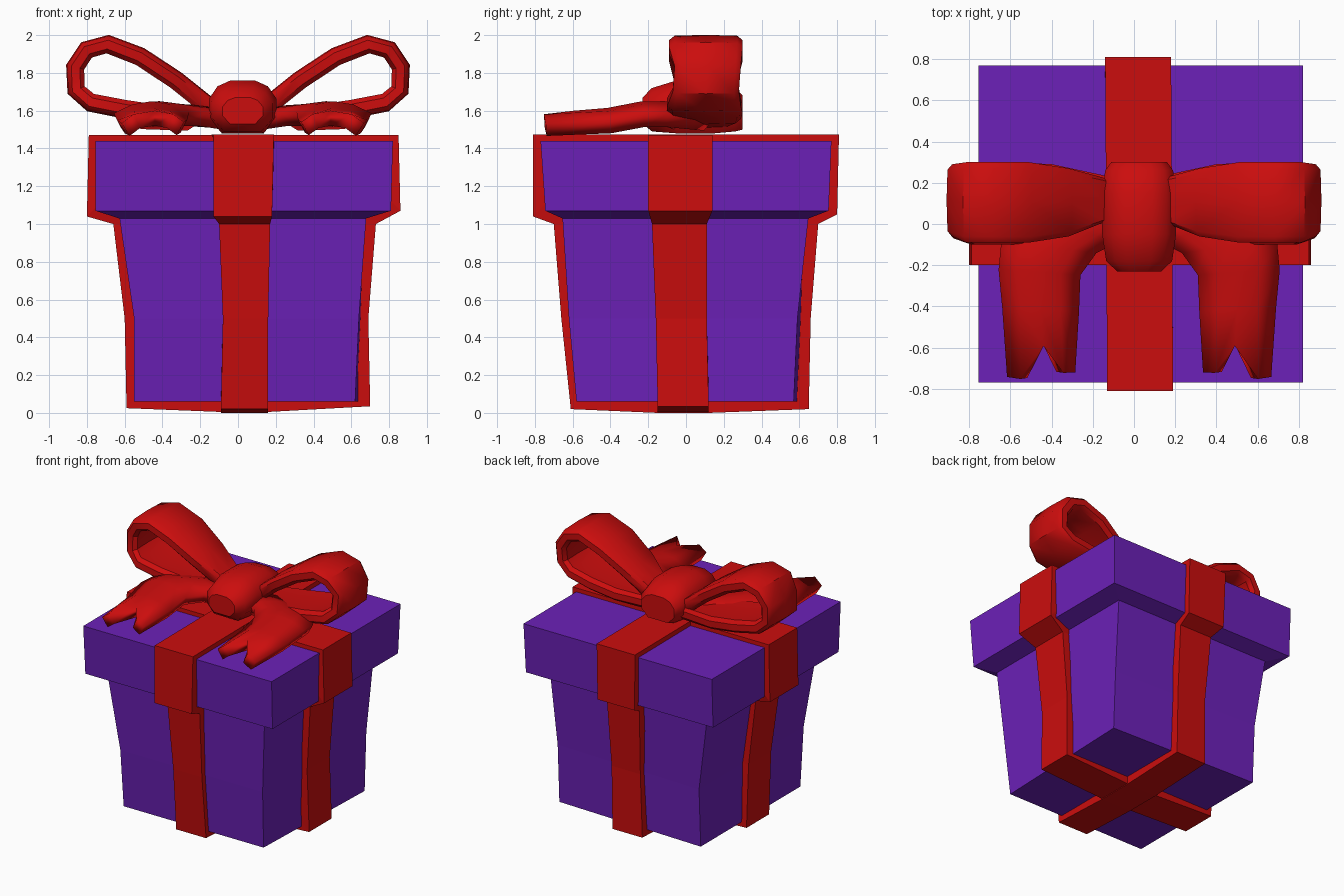
import bpy
import bmesh
from math import radians
from mathutils import Vector

if "Cube" in bpy.data.objects:
    bpy.data.objects.remove(bpy.data.objects["Cube"])


def material(name, rgb):
    m = bpy.data.materials.new(name)
    m.use_nodes = True
    m.diffuse_color = (*rgb, 1)
    m.node_tree.nodes["Principled BSDF"].inputs["Base Color"].default_value = (*rgb, 1)
    return m


purple = material("purple paper", (0.15, 0.015, 0.48))
red = material("red ribbon", (0.6, 0.004, 0.004))


def loft(name, rings, mat, ring_closed=True, path_closed=False, smooth=False):
    """Skin a row of equal-length point rings; closed rings get end caps."""
    bm = bmesh.new()
    rows = [[bm.verts.new(p) for p in ring] for ring in rings]
    n = len(rows[0])
    for i in range(len(rows) if path_closed else len(rows) - 1):
        a, b = rows[i], rows[(i + 1) % len(rows)]
        for j in range(n if ring_closed else n - 1):
            k = (j + 1) % n
            bm.faces.new((a[j], a[k], b[k], b[j]))
    if ring_closed and not path_closed:
        bm.faces.new(rows[0])
        bm.faces.new(rows[-1])
    bmesh.ops.recalc_face_normals(bm, faces=bm.faces)
    mesh = bpy.data.meshes.new(name)
    bm.to_mesh(mesh)
    bm.free()
    mesh.materials.append(mat)
    ob = bpy.data.objects.new(name, mesh)
    bpy.context.collection.objects.link(ob)
    if smooth:
        bpy.ops.object.select_all(action='DESELECT')
        ob.select_set(True)
        bpy.context.view_layer.objects.active = ob
        bpy.ops.object.shade_smooth_by_angle(angle=radians(40))
    return ob


def level(z, *corners):
    return [(x, y, z) for x, y in corners]


def rect(z, x0, x1, y0, y1):
    return level(z, (x0, y0), (x1, y0), (x1, y1), (x0, y1))


# Box body, slightly skewed and flaring upward
loft("box_body", [
    level(0.06, (-.55, -.58), (.62, -.58), (.66, .57), (-.55, .61)),
    level(0.5, (-.55, -.62), (.64, -.62), (.66, .59), (-.55, .63)),
    rect(1.05, -.63, .68, -.655, .65)], purple)

# Lid with a sloping underside
loft("box_lid", [
    rect(1.03, -.63, .68, -.655, .65),
    rect(1.07, -.755, .81, -.745, .755),
    rect(1.44, -.755, .82, -.77, .77)], purple)


# Ribbon bands: a closed outline around the box, given some depth inward
def band(name, outline, place):
    rings = []
    for u, z, w0, w1 in outline:
        du = 0 if abs(u) < 0.2 else (-.08 if u > 0 else .08)
        dz = -.08 if z > 1.4 else (.08 if z < .1 or z > 1.02 else 0)
        inner = (u + du, z + dz)
        rings.append([place(u, w0, z), place(u, w1, z),
                      place(inner[0], w1, inner[1]), place(inner[0], w0, inner[1])])
    loft(name, rings, red, path_closed=True)


band("ribbon_side_to_side", [
    (-.09, .005, -.15, .12), (-.59, .025, -.15, .12), (-.60, .5, -.16, .11),
    (-.66, 1.0, -.18, .11), (-.80, 1.04, -.20, .14), (-.79, 1.47, -.20, .14),
    (.85, 1.47, -.20, .14), (.86, 1.07, -.20, .14), (.73, 1.0, -.18, .11),
    (.69, .5, -.16, .11), (.70, .035, -.15, .12), (.16, .005, -.15, .12)],
    lambda u, w, z: (u, w, z))
band("ribbon_front_to_back", [
    (-.15, 0, -.09, .16), (-.61, .02, -.09, .16), (-.66, .5, -.08, .16),
    (-.70, 1.0, -.10, .17), (-.81, 1.04, -.13, .18), (-.81, 1.475, -.13, .19),
    (.81, 1.475, -.14, .18), (.80, 1.05, -.13, .18), (.70, 1.0, -.10, .17),
    (.66, .5, -.08, .16), (.65, .02, -.09, .16), (.12, 0, -.09, .16)],
    lambda u, w, z: (w, u, z))

# Bow knot: octagonal sections running front to back
knot = []
for y, w, z0, z1 in [(-.23, .11, 1.53, 1.67), (-.18, .165, 1.49, 1.72), (-.05, .185, 1.48, 1.76),
                     (.15, .185, 1.48, 1.76), (.26, .17, 1.49, 1.72), (.30, .14, 1.5, 1.68)]:
    mid, h = (z0 + z1) / 2, (z1 - z0) / 2
    knot.append([(.025 + w * a, y, mid + h * b) for a, b in
                 [(-.6, -1), (.6, -1), (.97, -.4), (.97, .3), (.72, .78),
                  (.35, 1), (-.35, 1), (-.72, .78), (-.97, .3), (-.97, -.4)]])
loft("bow_knot", knot, red, smooth=True)

# Bow loops: a rounded strap section swept along a teardrop path (x, z, y0, y1)
LOOP = [(.08, 1.58, .02, .2), (.18, 1.64, .0, .23), (.33, 1.76, -.06, .27), (.52, 1.885, -.09, .30),
        (.69, 1.95, -.09, .30), (.80, 1.92, -.09, .30), (.86, 1.83, -.06, .29), (.855, 1.71, -.07, .28),
        (.78, 1.645, -.10, .29), (.6, 1.61, -.10, .30), (.4, 1.58, -.08, .29), (.12, 1.56, .0, .23)]
STRAP = [(-1, -.5), (-1, .5), (-.85, 1), (0, 1.1), (.85, 1),
         (1, .5), (1, -.5), (.85, -1), (0, -.8), (-.85, -1)]


def bow_loop(name, side):
    rings = []
    for i, (x, z, y0, y1) in enumerate(LOOP):
        a, b = LOOP[max(i - 1, 0)], LOOP[min(i + 1, len(LOOP) - 1)]
        t = Vector((b[0] - a[0], b[1] - a[1])).normalized()
        rings.append([(side * (x - t.y * .047 * o), (y0 + y1) / 2 + (y1 - y0) / 2 * v,
                       z + t.x * .047 * o) for v, o in STRAP])
    loft(name, rings, red, smooth=True)


# Bow tails: a crowned sheet with a forked end (outer x, y, inner x, y, height)
TAIL = [(.30, .12, .05, .0, 1.56), (.52, .04, .12, -.08, 1.57), (.655, -.1, .22, -.13, 1.585),
        (.665, -.22, .30, -.24, 1.585), (.645, -.4, .31, -.42, 1.55)]
FORK = [(.62, -.74), (.56, -.75), (.465, -.59), (.385, -.72), (.33, -.72)]
CROWN = [-.035, .01, .025, .01, -.03]


def bow_tail(name, side):
    rows = []
    for xo, yo, xi, yi, z in TAIL:
        rows.append([(.025 + side * (xo + (xi - xo) * k / 4), yo + (yi - yo) * k / 4,
                      z + CROWN[k]) for k in range(5)])
    rows.append([(.025 + side * x, y, 1.535 + CROWN[k]) for k, (x, y) in enumerate(FORK)])
    ob = loft(name, rows, red, ring_closed=False, smooth=True)
    mod = ob.modifiers.new("thickness", 'SOLIDIFY')
    mod.thickness = .08
    mod.offset = 0


for label, side in (("right", -1), ("left", 1)):
    bow_loop(label + "_bow_loop", side)
    bow_tail(label + "_bow_tail", side)
